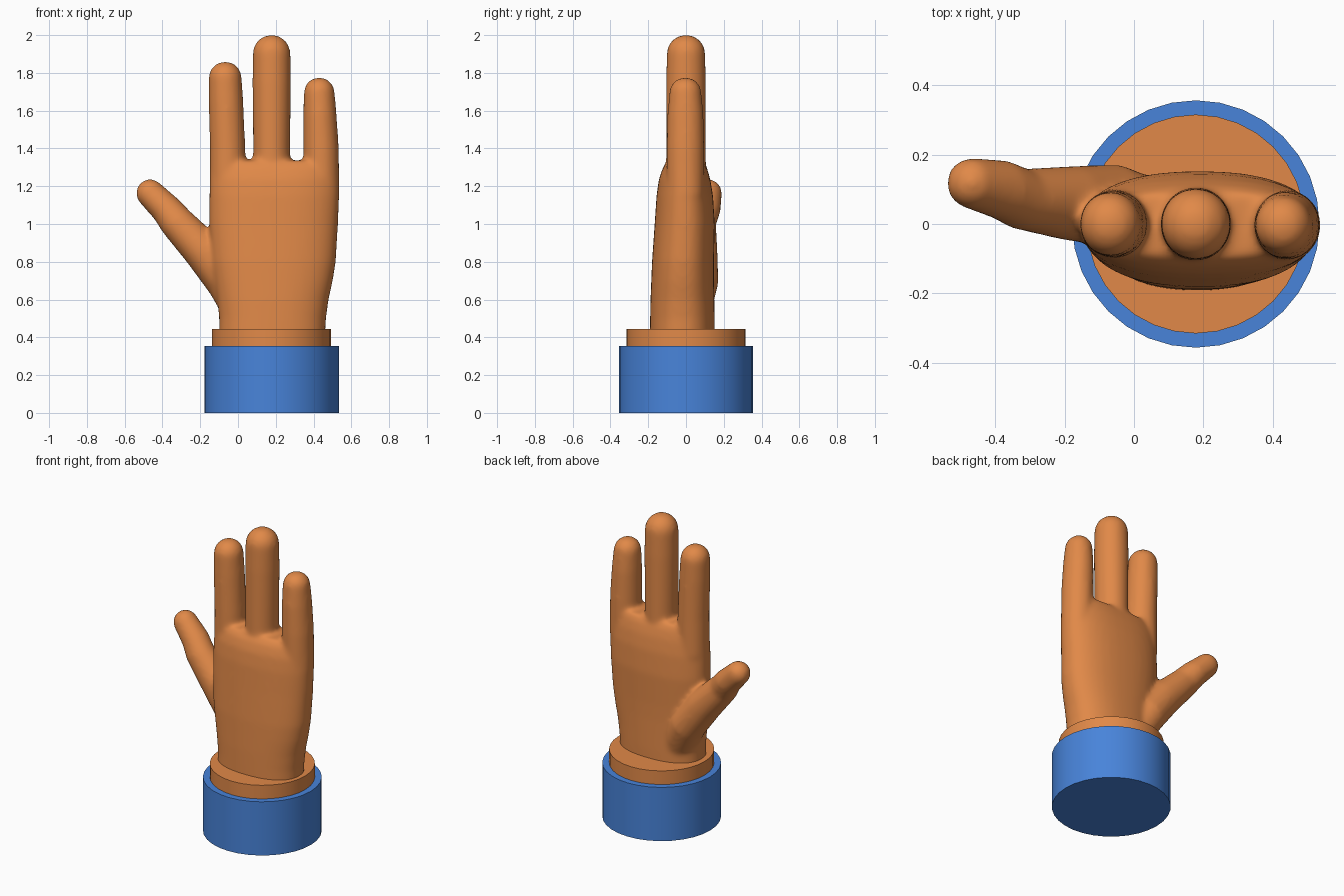
import bpy, bmesh, math
from mathutils import Vector

if "Cube" in bpy.data.objects:
    bpy.data.objects.remove(bpy.data.objects["Cube"])


def material(name, rgb):
    m = bpy.data.materials.new(name)
    m.diffuse_color = (*rgb, 1)
    m.use_nodes = True
    m.node_tree.nodes["Principled BSDF"].inputs["Base Color"].default_value = m.diffuse_color
    return m


orange = material("orange", (0.75, 0.25, 0.065))
blue = material("blue", (0.065, 0.23, 0.70))
CX = 0.178  # wrist axis


def tube(bm, pts, power=2.0, tip=True, n=40):
    """Loft rings given as (x, y, z, half width, half depth), with an optional round tip."""
    start, end = Vector(pts[0][:3]), Vector(pts[-1][:3])
    t = (end - start).normalized() if tip else Vector((0, 0, 1))
    u = Vector((0, 1, 0)).cross(t).normalized()
    v = t.cross(u)
    rings = [(Vector(p[:3]), p[3], p[4]) for p in pts]
    if tip:
        a, b = pts[-1][3:]
        for k in range(1, 8):
            q = k / 8 * math.pi / 2
            rings.append((end + t * a * math.sin(q), a * math.cos(q), b * math.cos(q)))
    loops = []
    for c, a, b in rings:
        loop = []
        for i in range(n):
            w = 2 * math.pi * i / n
            cs, sn = math.cos(w), math.sin(w)
            px = math.copysign(abs(cs) ** (2 / power), cs) * a
            py = math.copysign(abs(sn) ** (2 / power), sn) * b
            loop.append(bm.verts.new(c + u * px + v * py))
        loops.append(loop)
    for lo, hi in zip(loops, loops[1:]):
        for i in range(n):
            j = (i + 1) % n
            bm.faces.new((lo[i], lo[j], hi[j], hi[i]))
    bm.faces.new(loops[0][::-1])
    bm.faces.new(loops[-1])


bm = bmesh.new()

# Palm: (z, left, right, front, back)
palm = [(0.38, -0.10, 0.46, -0.192, 0.152), (0.50, -0.10, 0.466, -0.19, 0.152),
        (0.60, -0.11, 0.48, -0.188, 0.150), (0.70, -0.125, 0.502, -0.184, 0.148),
        (0.80, -0.14, 0.518, -0.18, 0.148), (1.00, -0.152, 0.53, -0.166, 0.152),
        (1.15, -0.152, 0.536, -0.156, 0.143), (1.24, -0.150, 0.537, -0.143, 0.128),
        (1.30, -0.149, 0.536, -0.122, 0.110), (1.335, -0.147, 0.534, -0.095, 0.090)]
tube(bm, [((l + r) / 2, (f + b) / 2, z, (r - l) / 2, (b - f) / 2)
          for z, l, r, f, b in palm], power=2.3, tip=False)

# Three fingers
tube(bm, [(-0.054, 0, 1.15, 0.096, 0.10), (-0.055, 0, 1.40, 0.094, 0.098),
          (-0.064, 0, 1.65, 0.092, 0.096), (-0.068, 0, 1.773, 0.088, 0.092)])
tube(bm, [(CX, 0, 1.15, 0.098, 0.106), (CX, 0, 1.40, 0.098, 0.106),
          (CX, 0, 1.75, 0.102, 0.106), (CX, 0, 1.902, 0.100, 0.102)])
tube(bm, [(0.443, -0.003, 1.15, 0.095, 0.10), (0.440, -0.003, 1.40, 0.094, 0.10),
          (0.434, -0.003, 1.58, 0.088, 0.096), (0.430, -0.003, 1.695, 0.082, 0.085)])

# Thumb, leaning sideways and back
tube(bm, [(0.03, 0.02, 0.55, 0.115, 0.115), (-0.06, 0.055, 0.70, 0.112, 0.117),
          (-0.184, 0.06, 0.86, 0.107, 0.108), (-0.325, 0.072, 1.01, 0.092, 0.088),
          (-0.38, 0.098, 1.08, 0.083, 0.086), (-0.465, 0.117, 1.163, 0.075, 0.074)])

# Fuse into one soft skin
mesh = bpy.data.meshes.new("hand")
bm.to_mesh(mesh)
bm.free()
hand = bpy.data.objects.new("hand", mesh)
bpy.context.collection.objects.link(hand)
mesh.materials.append(orange)
fuse = hand.modifiers.new("fuse", "REMESH")
fuse.mode = "VOXEL"
fuse.voxel_size = 0.012
fuse.use_smooth_shade = True
soften = hand.modifiers.new("soften", "SMOOTH")
soften.factor = 0.5
soften.iterations = 16


# Wrist band and sleeve cuff
def disc(name, radius, z0, z1, mat):
    bpy.ops.mesh.primitive_cylinder_add(vertices=32, radius=radius, depth=z1 - z0,
                                        location=(CX, 0, (z0 + z1) / 2))
    ob = bpy.context.object
    ob.name = name
    ob.data.materials.append(mat)
    bpy.ops.object.shade_smooth_by_angle()


disc("wrist_band", 0.315, 0.355, 0.445, orange)
disc("sleeve_cuff", 0.356, 0.0, 0.355, blue)
